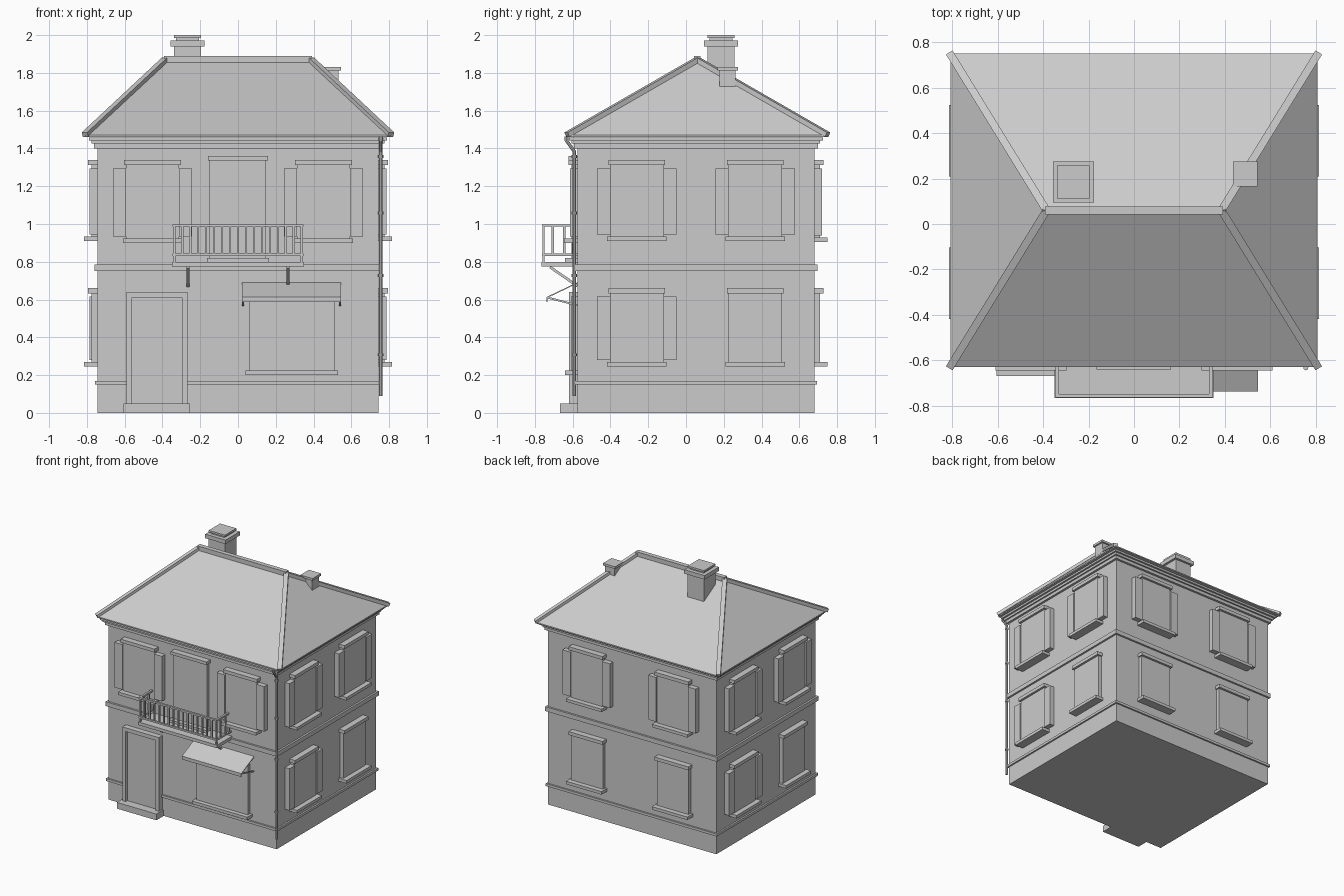
import bpy, bmesh
from mathutils import Vector, Matrix

cube = bpy.data.objects.get("Cube")
if cube:
    bpy.data.objects.remove(cube, do_unlink=True)

# Single plaster colour
grey = bpy.data.materials.new("plaster_grey")
grey.use_nodes = True
COLOUR = (0.6, 0.6, 0.6, 1)
grey.diffuse_color = COLOUR
grey.node_tree.nodes["Principled BSDF"].inputs["Base Color"].default_value = COLOUR

# House wall limits
X, YF, YB = 0.745, -0.575, 0.68


def add(name, bm):
    bmesh.ops.recalc_face_normals(bm, faces=bm.faces)
    mesh = bpy.data.meshes.new(name)
    bm.to_mesh(mesh)
    bm.free()
    mesh.materials.append(grey)
    obj = bpy.data.objects.new(name, mesh)
    bpy.context.collection.objects.link(obj)
    return obj


def box(name, a, b):
    a, b = Vector(a), Vector(b)
    size = b - a
    bm = bmesh.new()
    bmesh.ops.create_cube(bm, size=1, matrix=Matrix.Translation((a + b) / 2)
                          @ Matrix.Diagonal([abs(s) for s in size] + [1]))
    return add(name, bm)


def beam(name, a, b, w, h, sides=4):
    """Bar from a to b: square with width w and height h, or round."""
    a, b = Vector(a), Vector(b)
    d = b - a
    bm = bmesh.new()
    m = Matrix.Translation((a + b) / 2) @ d.to_track_quat('Z', 'Y').to_matrix().to_4x4()
    if sides == 4:
        along = d.normalized()
        side = along.cross(Vector((0, 0, 1)))
        side = side.normalized() if side.length > 0.001 else Vector((1, 0, 0))
        up = side.cross(along)
        m = Matrix.Translation((a + b) / 2) @ Matrix((side * w, along * d.length, up * h)).transposed().to_4x4()
        bmesh.ops.create_cube(bm, size=1, matrix=m)
    else:
        bmesh.ops.create_cone(bm, cap_ends=True, segments=sides, radius1=w / 2,
                              radius2=w / 2, depth=d.length, matrix=m)
    return add(name, bm)


def ring(name, off, z0, z1):
    box(name, (-X - off, YF - off, z0), (X + off, YB + off, z1))


def wall_box(name, wall, u0, u1, z0, z1, depth, start=-0.01):
    """Box on a wall: u runs along the wall, depth points outward."""
    if wall in ("front", "back"):
        base, s = (YF, -1) if wall == "front" else (YB, 1)
        return box(name, (u0, base + s * start, z0), (u1, base + s * depth, z1))
    s = 1 if wall == "left" else -1
    return box(name, (s * (X + start), u0, z0), (s * (X + depth), u1, z1))


def window(wall, c, z, height, shutters):
    """Window with lintel and sill; z is the sill's underside."""
    name = wall + "_window"
    top = z + height
    wall_box(name + "_pane", wall, c - 0.14, c + 0.14, z + 0.02, top - 0.025, 0.03)
    wall_box(name + "_lintel", wall, c - 0.15, c + 0.15, top - 0.027, top, 0.048)
    wall_box(name + "_sill", wall, c - 0.157, c + 0.157, z, z + 0.024, 0.07)
    if shutters:
        for s in (-1, 1):
            wall_box(name + "_shutter", wall, c + s * 0.14, c + s * 0.21,
                     z + 0.035, top - 0.045, 0.04)


# Walls, plinth band, floor band and stepped cornice
box("walls", (-X, YF, 0), (X, YB, 1.45))
ring("plinth_band", 0.013, 0.15, 0.17)
ring("floor_band", 0.015, 0.75, 0.785)
for i, (off, z0, z1) in enumerate([(0.018, 1.4, 1.425), (0.03, 1.425, 1.443), (0.045, 1.443, 1.458)]):
    ring("cornice_step", off, z0, z1)

# Windows
for u in (-0.453, 0.453):
    window("front", u, 0.9, 0.44, True)
for u in (-0.38, 0.38):
    window("back", u, 0.905, 0.435, True)
    window("back", u, 0.245, 0.415, False)
for wall, shuttered in (("left", -0.26), ("right", 0.366)):
    for u in (-0.26, 0.366):
        window(wall, u, 0.91, 0.43, True)
        window(wall, u, 0.245, 0.415, u == shuttered)

# Hipped roof
EX, EF, EB, EZ = 0.808, -0.63, 0.75, 1.47
RX, RY, RZ = 0.385, 0.06, 1.865
bm = bmesh.new()
low, high = [[bm.verts.new((x, y, z)) for x, y in
              ((-EX, EF), (EX, EF), (EX, EB), (-EX, EB))] for z in (1.46, EZ)]
r0, r1 = bm.verts.new((-RX, RY, RZ)), bm.verts.new((RX, RY, RZ))
bm.faces.new(low)
for i in range(4):
    j = (i + 1) % 4
    bm.faces.new((low[i], low[j], high[j], high[i]))
for f in ((high[0], high[1], r1, r0), (high[1], high[2], r1),
          (high[2], high[3], r0, r1), (high[3], high[0], r0)):
    bm.faces.new(f)
add("roof", bm)

# Ridge and hip caps
box("ridge_cap", (-0.392, RY - 0.018, 1.855), (0.392, RY + 0.018, 1.89))
for s in (-1, 1):
    for y in (EF, EB):
        beam("hip_cap", (s * 0.81, y, EZ + 0.003), (s * RX, RY, RZ + 0.005), 0.034, 0.026)

# Large chimney
CX, CY = -0.267, 0.185
for name, r, z0, z1 in (("chimney", 0.072, 1.7, 1.94), ("chimney_cap", 0.09, 1.94, 1.972),
                        ("chimney_neck", 0.06, 1.972, 1.985), ("chimney_top", 0.072, 1.985, 2.0)):
    box(name, (CX - r, CY - r, z0), (CX + r, CY + r, z1))

# Small chimney
for name, r, z0, z1 in (("small_chimney", 0.042, 1.68, 1.815), ("small_chimney_cap", 0.054, 1.812, 1.83)):
    box(name, (0.49 - r, 0.22 - r, z0), (0.49 + r, 0.22 + r, z1))

# Front door with frame and step
for u in (-0.59, -0.297):
    wall_box("door_jamb", "front", u, u + 0.03, 0.05, 0.64, 0.045)
wall_box("door_head", "front", -0.56, -0.297, 0.61, 0.64, 0.045)
wall_box("door", "front", -0.56, -0.297, 0.05, 0.61, 0.025)
wall_box("door_step", "front", -0.605, -0.255, 0, 0.05, 0.093)

# Shop window with sloping awning
wall_box("shop_window", "front", 0.058, 0.51, 0.22, 0.62, 0.03)
wall_box("shop_sill", "front", 0.04, 0.53, 0.2, 0.224, 0.065)
beam("awning", (0.283, YF, 0.688), (0.283, -0.735, 0.612), 0.525, 0.006)
box("awning_flap", (0.02, -0.738, 0.588), (0.545, -0.732, 0.614))
for x in (0.026, 0.539):
    beam("awning_arm", (x, YF, 0.57), (x, -0.732, 0.61), 0.01, 0.01)

# Balcony door
wall_box("balcony_door", "front", -0.15, 0.148, 0.8, 1.337, 0.03)
wall_box("balcony_door_lintel", "front", -0.16, 0.158, 1.335, 1.36, 0.048)
wall_box("balcony_door_sill", "front", -0.165, 0.163, 0.8, 0.82, 0.065)

# Balcony slab and brackets
box("balcony_slab", (-0.35, -0.765, 0.775), (0.35, YF, 0.8))
for x in (-0.265, 0.265):
    beam("balcony_bracket", (x, -0.72, 0.772), (x, YF, 0.672), 0.014, 0.014)

# Balcony railing
BX, BY = 0.338, -0.755
for z in (0.837, 0.992):
    beam("front_rail", (-BX - 0.008, BY, z), (BX + 0.008, BY, z), 0.016, 0.013)
    for s in (-1, 1):
        beam("side_rail", (s * BX, BY, z), (s * BX, YF, z), 0.016, 0.013)
for i in range(17):
    x = -BX + i * BX / 8
    beam("baluster", (x, BY, 0.8 if i in (0, 16) else 0.835), (x, BY, 0.99), 0.012, 0.012)
for s in (-1, 1):
    for y in (-0.705, -0.645, -0.598):
        beam("side_baluster", (s * BX, y, 0.835), (s * BX, y, 0.99), 0.012, 0.012)

# Drainpipe with elbow and clips
PX, PY = 0.756, -0.592
beam("drainpipe", (PX, PY, 0.09), (PX, PY, 1.39), 0.018, 0.018, 8)
beam("drainpipe_elbow", (PX, PY, 1.385), (PX, -0.635, 1.445), 0.018, 0.018, 8)
beam("drainpipe_outlet", (PX, -0.633, 1.44), (PX, -0.633, 1.462), 0.022, 0.022, 8)
for z in (0.3, 0.72, 1.05, 1.35):
    beam("drainpipe_clip", (PX, PY, z), (PX, PY, z + 0.015), 0.028, 0.028, 8)
